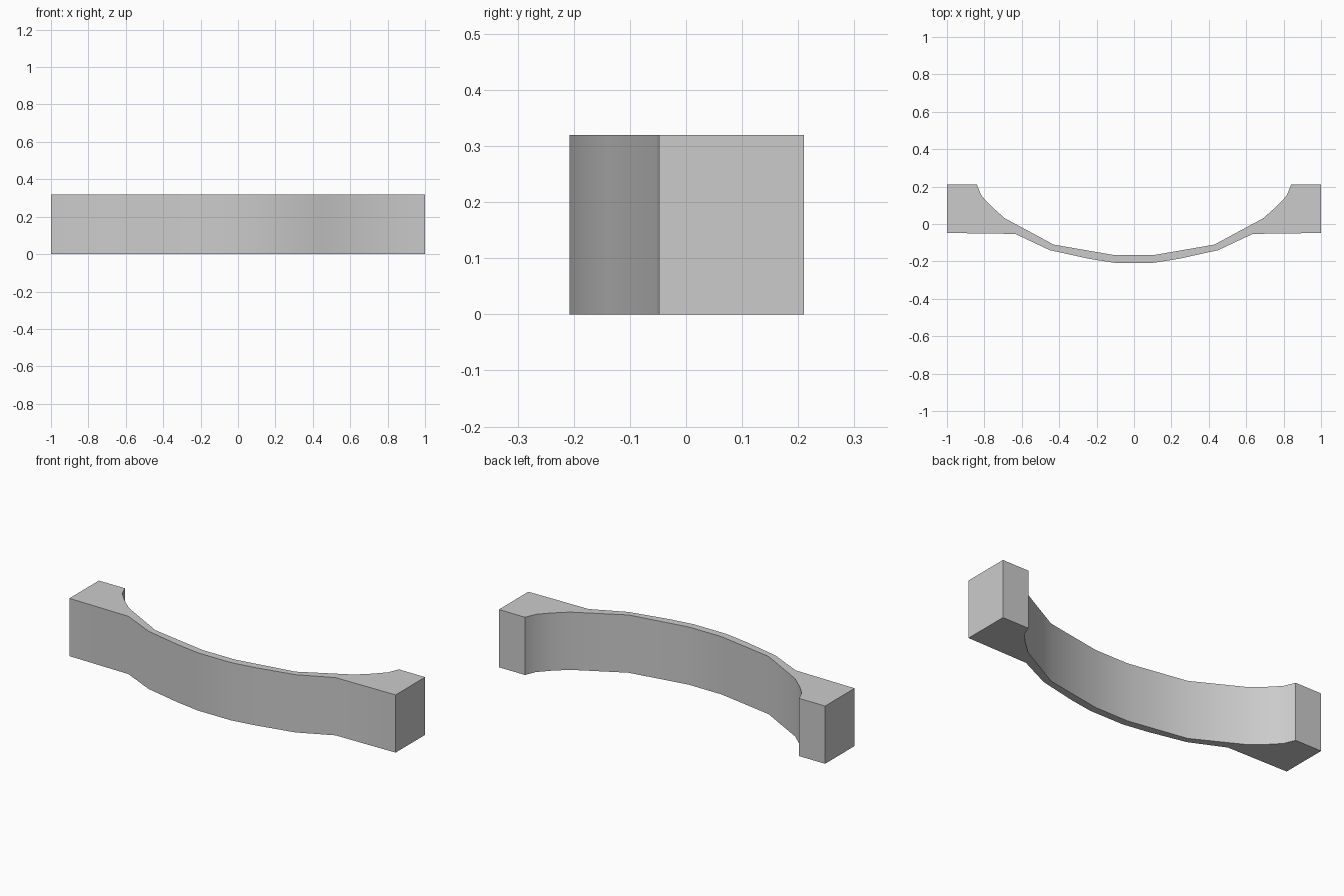
import bpy, bmesh, math

if "Cube" in bpy.data.objects:
    bpy.data.objects.remove(bpy.data.objects["Cube"])

HEIGHT = 0.32

# Right half of the plan outline: front edge outward, then back edge inward
half = [(0.10, -0.208), (0.235, -0.187), (0.45, -0.14), (0.635, -0.053), (1.0, -0.048),
        (1.0, 0.21), (0.84, 0.21), (0.815, 0.15), (0.76, 0.092), (0.69, 0.03),
        (0.43, -0.11), (0.24, -0.143), (0.10, -0.167)]
outline = half + [(-x, y) for x, y in reversed(half)]

grey = bpy.data.materials.new("plain grey")
grey.diffuse_color = (0.6, 0.6, 0.6, 1.0)
grey.use_nodes = True
grey.node_tree.nodes["Principled BSDF"].inputs["Base Color"].default_value = grey.diffuse_color

# Curved bar with block ends, extruded from the plan outline
bm = bmesh.new()
base = bm.faces.new([bm.verts.new((x, y, 0)) for x, y in outline])
ext = bmesh.ops.extrude_face_region(bm, geom=[base], use_keep_orig=True)
top = [v for v in ext["geom"] if isinstance(v, bmesh.types.BMVert)]
bmesh.ops.translate(bm, verts=top, vec=(0, 0, HEIGHT))
bmesh.ops.recalc_face_normals(bm, faces=bm.faces)
mesh = bpy.data.meshes.new("curved_bar")
bm.to_mesh(mesh)
bm.free()
mesh.materials.append(grey)

bar = bpy.data.objects.new("curved_bar", mesh)
bpy.context.collection.objects.link(bar)
bpy.context.view_layer.objects.active = bar
bar.select_set(True)
bpy.ops.object.shade_smooth_by_angle(angle=math.radians(30))
